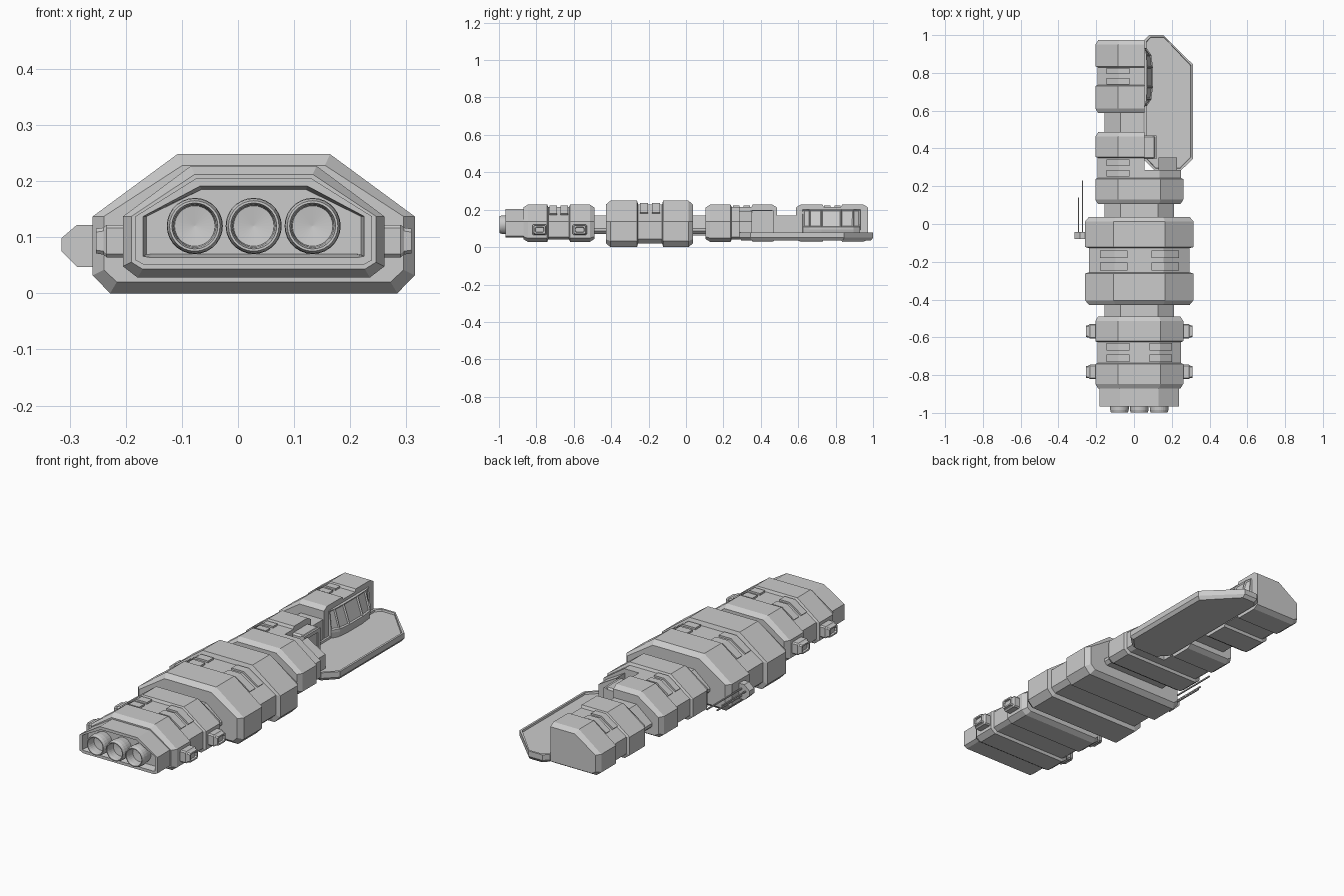
import bpy, bmesh, math

if "Cube" in bpy.data.objects:
    bpy.data.objects.remove(bpy.data.objects["Cube"])

CX = 0.028  # hull centre line
# profile: half widths (top, side, bottom), heights (top, knee, low, bottom)
BIG = (0.136, 0.287, 0.256, 0.248, 0.137, 0.032, 0.0)
MED = (0.112, 0.233, 0.207, 0.227, 0.137, 0.048, 0.028)
NECK = (0.10, 0.185, 0.17, 0.17, 0.10, 0.085, 0.07)
CUT = 0.055  # starboard edge of the cut-away bow


def finish(name, bm, weld=True):
    if weld:
        bmesh.ops.remove_doubles(bm, verts=bm.verts, dist=1e-5)
    bmesh.ops.recalc_face_normals(bm, faces=bm.faces)
    me = bpy.data.meshes.new(name)
    bm.to_mesh(me)
    bm.free()
    ob = bpy.data.objects.new(name, me)
    bpy.context.collection.objects.link(ob)
    return ob


def loft(name, rings, caps=True, closed=False):
    """Skin a list of equal-length point rings."""
    bm = bmesh.new()
    vs = [[bm.verts.new(p) for p in r] for r in rings]
    n = len(rings[0])
    pairs = list(zip(vs, vs[1:])) + ([(vs[-1], vs[0])] if closed else [])
    for a, b in pairs:
        for i in range(n):
            j = (i + 1) % n
            bm.faces.new((a[i], a[j], b[j], b[i]))
    if caps and not closed:
        bm.faces.new(vs[0])
        bm.faces.new(vs[-1])
    return finish(name, bm, False)


def ring(prof, y, d=0.0, xmin=-9, xmax=9):
    t, s, b, zt, zk, zl, zb = prof
    t, s, b = t - d * 0.45, s - d, b - d * 0.6
    zt, zl, zb = zt - d, zl + d * 0.5, zb + d
    pts = [(t, zt), (s, zk), (s, zl), (b, zb), (-b, zb), (-s, zl), (-s, zk), (-t, zt)]
    return [(min(max(x + CX, xmin), xmax), y, z) for x, z in pts]


def hull(name, prof, steps, **k):
    return loft(name, [ring(prof, y, d, **k) for y, d in steps])


def banded(y0, y1, y2, y3, ch, d):
    """Two thick collars with a recessed band between them."""
    return [(y0, ch), (y0 + 0.024, 0), (y1, 0), (y1 + 0.006, d),
            (y2 - 0.006, d), (y2, 0), (y3 - 0.024, 0), (y3, ch)]


def box(name, x, y, z, bevel=0.0):
    bm = bmesh.new()
    bmesh.ops.create_cube(bm, size=1)
    for v in bm.verts:
        v.co = [lo + (c + 0.5) * (hi - lo) for c, (lo, hi) in zip(v.co, (x, y, z))]
    if bevel:
        bmesh.ops.bevel(bm, geom=bm.edges[:], offset=bevel, segments=1, affect='EDGES')
    return finish(name, bm)


def strips(name, prof, d, ys, w, sides=(-1, 1)):
    """Raised panels folding from the roof onto the slopes."""
    t, s, zt, zk = prof[0] - d * 0.45, prof[1] - d, prof[3] - d, prof[4]
    h, f = 0.009, 0.55
    ex, ez = t + f * (s - t), zt + f * (zk - zt)
    p = [(t * 0.5, zt + h), (t + 0.003, zt + h), (ex + 0.005, ez + 0.007),
         (ex - 0.01, ez - 0.01), (t - 0.004, zt - 0.008), (t * 0.5, zt - 0.008)]
    for i, y in enumerate(ys):
        for sd in sides:
            loft(f"{name}_{i}_{'port' if sd < 0 else 'starboard'}",
                 [[(CX + sd * x, yy, z) for x, z in p] for yy in (y - w / 2, y + w / 2)])


# main hull sections
hull("middle_hull", BIG, banded(-0.428, -0.262, -0.122, 0.037, 0.02, 0.02))
hull("rear_hull", MED, banded(-0.87, -0.742, -0.62, -0.49, 0.015, 0.013))
hull("fore_hull", MED, [(0.105, 0.015), (0.129, 0), (0.238, 0), (0.244, 0.013), (0.287, 0.013)])
hull("fore_hull_cut", MED, [(0.28, 0.013), (0.35, 0.013), (0.356, 0), (0.462, 0), (0.486, 0.015)], xmax=CUT)
hull("bow_hull", MED, banded(0.588, 0.73, 0.835, 0.973, 0.015, 0.013), xmax=CUT)
hull("deck_gate", MED, [(0.28, 0.033), (0.352, 0.033)], xmin=0.13)

# narrow necks between sections
hull("rear_neck", NECK, [(-0.5, 0), (-0.42, 0)])
hull("middle_neck", NECK, [(0.03, 0), (0.115, 0)])
hull("bow_neck", NECK, [(0.475, 0), (0.6, 0)], xmax=0.05)

# roof panels
strips("middle_panel", BIG, 0.02, (-0.225, -0.16), 0.042)
strips("rear_panel", MED, 0.013, (-0.71, -0.65), 0.04)
strips("fore_panel", MED, 0.013, (0.268, 0.325), 0.034, (-1,))
strips("bow_panel", MED, 0.013, (0.755, 0.81), 0.034, (-1,))

# tail shroud with recessed engine bay
hull("tail_shroud", MED, [(-0.86, 0.022), (-0.966, 0.022), (-0.966, 0.036), (-0.93, 0.042)])

# engine nozzles
for i in (-1, 0, 1):
    prof = [(0.038, -0.925), (0.045, -0.925), (0.05, -0.965), (0.049, -0.985),
            (0.045, -0.998), (0.041, -0.998), (0.038, -0.985), (0.036, -0.955), (0.0005, -0.95)]
    loft(f"nozzle_{i + 2}", [[(CX + i * 0.105 + r * math.cos(a), y, 0.12 + r * math.sin(a))
                              for a in (k * math.tau / 28 for k in range(28))] for r, y in prof])

# side thruster pods, tapered outwards
for sd in (-1, 1):
    for i, y in enumerate((-0.568, -0.783)):
        rings = []
        for x, e in ((0.2, 0.0), (0.262, 0.0), (0.268, 0.005), (0.281, 0.007), (0.281, 0.014), (0.272, 0.016)):
            a, b = 0.038 - e, 0.029 - e
            c = 0.006
            q = [(a, b - c), (a - c, b), (c - a, b), (-a, b - c), (-a, c - b), (c - a, -b), (a - c, -b), (a, c - b)]
            rings.append([(CX + sd * x, y + u, 0.093 + v) for u, v in q])
        loft(f"side_thruster_{i}_{'port' if sd < 0 else 'starboard'}", rings)

# landing deck with a shallow rim
OCT = [(0.055, 0.975), (0.08, 1.0), (0.155, 1.0), (0.312, 0.845),
       (0.312, 0.345), (0.25, 0.285), (0.108, 0.285), (0.055, 0.338)]


def octagon(d, z):
    mx, my = 0.183, 0.642
    return [(mx + (x - mx) * (1 - d / 0.128), my + (y - my) * (1 - d / 0.358), z) for x, y in OCT]


loft("landing_deck", [octagon(0.012, 0.034), octagon(0, 0.05), octagon(0, 0.077),
                      octagon(0.01, 0.077), octagon(0.012, 0.068)])

# doorway block beside the deck
box("doorway", (0.04, 0.115), (0.345, 0.468), (0.06, 0.198), 0.008)
box("doorway_frame", (0.1, 0.119), (0.345, 0.362), (0.06, 0.195))
box("doorway_frame_fore", (0.1, 0.119), (0.45, 0.468), (0.06, 0.195))
box("doorway_lintel", (0.1, 0.119), (0.362, 0.45), (0.178, 0.195))

# control tower with sunken slanted windows overlooking the deck
PLAN = [(-0.6, 0.62), (0.3, 0.625), (0.82, 0.66), (1, 0.725), (1, 0.83), (0.82, 0.895), (0.3, 0.93), (-0.6, 0.935)]


def bay(depth, z):
    return [(CUT + k * depth, y, z) for k, y in PLAN]


tower = loft("control_tower", [bay(0.033, 0.05), bay(0.045, 0.095), bay(0.045, 0.108), bay(0.014, 0.2)])
bm = bmesh.new()
bm.from_mesh(tower.data)
panes = [f for f in bm.faces if f.calc_center_median().x > 0.07 and 0.14 < f.calc_center_median().z < 0.17]
bmesh.ops.inset_individual(bm, faces=panes, thickness=0.008, depth=-0.006)
bm.to_mesh(tower.data)
bm.free()

# antenna mount and rods on the port side
M = [(-0.315, 0.075), (-0.315, 0.098), (-0.287, 0.122), (-0.25, 0.122), (-0.25, 0.047), (-0.287, 0.047)]
loft("antenna_mount", [[(x, y, z) for x, z in M] for y in (-0.08, -0.042)])
for i, (x, z, y1) in enumerate(((-0.273, 0.1, 0.23), (-0.293, 0.09, 0.14), (-0.273, 0.065, 0.15))):
    box(f"antenna_{i + 1}", (x - 0.003, x + 0.003), (-0.05, y1), (z - 0.003, z + 0.003))
